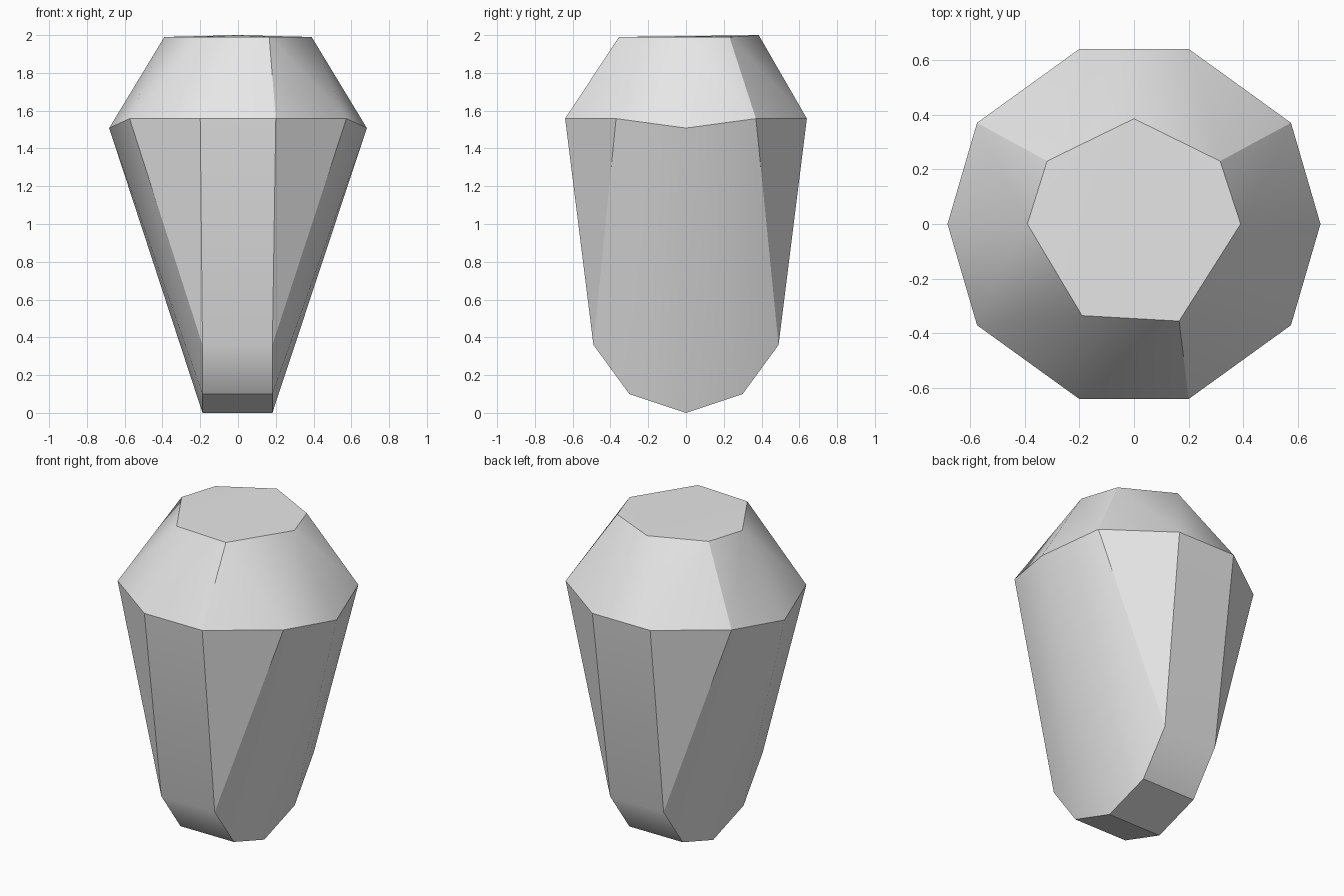
import bpy
import bmesh
import math

cube = bpy.data.objects.get("Cube")
if cube:
    bpy.data.objects.remove(cube, do_unlink=True)

# Stone grey material
grey = bpy.data.materials.new("stone grey")
grey.use_nodes = True
colour = (0.8, 0.8, 0.8, 1.0)
grey.diffuse_color = colour
bsdf = grey.node_tree.nodes["Principled BSDF"]
bsdf.inputs["Base Color"].default_value = colour
bsdf.inputs["Roughness"].default_value = 0.6

# Flat seven-sided top, its back corner slightly raised
points = [(0, 0.385, 2.0), (0.315, 0.23, 1.99), (0.39, 0, 1.99),
          (0.165, -0.355, 1.99), (-0.19, -0.335, 1.99),
          (-0.39, 0, 1.99), (-0.318, 0.23, 1.99)]

# Wide ten-sided girdle, dipping at the two sides
for sx in (-1, 1):
    points.append((sx * 0.682, 0, 1.508))
    for sy in (-1, 1):
        points += [(sx * 0.2, sy * 0.64, 1.558),
                   (sx * 0.574, sy * 0.37, 1.558)]

# Narrow keel: one profile repeated on both sides
keel = [(-0.49, 0.36), (-0.30, 0.10), (0, 0), (0.30, 0.10), (0.49, 0.36)]
for x in (-0.188, 0.182):
    points += [(x, y, z) for y, z in keel]

# Stretch the faceted skin over the corners
bm = bmesh.new()
for p in points:
    bm.verts.new(p)
bmesh.ops.convex_hull(bm, input=bm.verts[:])
bmesh.ops.dissolve_limit(bm, angle_limit=math.radians(0.5),
                         verts=bm.verts[:], edges=bm.edges[:])
bmesh.ops.recalc_face_normals(bm, faces=bm.faces[:])
mesh = bpy.data.meshes.new("faceted_stone")
bm.to_mesh(mesh)
bm.free()
mesh.materials.append(grey)

stone = bpy.data.objects.new("faceted_stone", mesh)
bpy.context.collection.objects.link(stone)
bpy.ops.object.select_all(action="DESELECT")
stone.select_set(True)
bpy.context.view_layer.objects.active = stone
bpy.ops.object.shade_smooth_by_angle(angle=math.radians(30))

# Large facets stay flat beside the small bevels
weighted = stone.modifiers.new("facet_normals", "WEIGHTED_NORMAL")
weighted.keep_sharp = True
